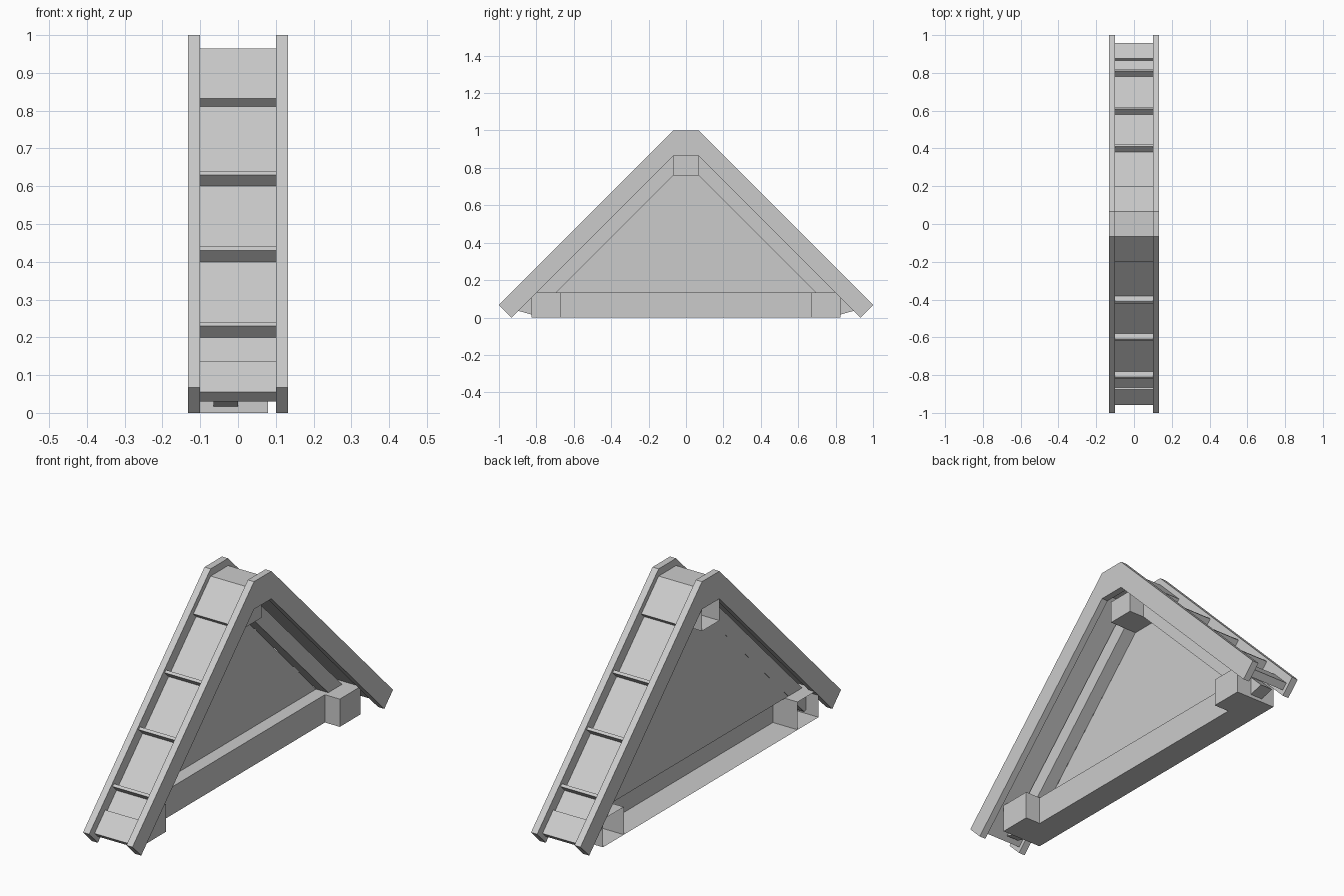
import bpy, bmesh

if "Cube" in bpy.data.objects:
    bpy.data.objects.remove(bpy.data.objects["Cube"])


def make(name, bm, fix=True):
    if fix:
        bmesh.ops.recalc_face_normals(bm, faces=bm.faces)
    me = bpy.data.meshes.new(name)
    bm.to_mesh(me)
    bm.free()
    ob = bpy.data.objects.new(name, me)
    bpy.context.collection.objects.link(ob)
    return ob


def prism(name, pts, x0, x1):
    """Extrude a (y, z) profile from x0 to x1."""
    bm = bmesh.new()
    f = bm.faces.new([bm.verts.new((x0, y, z)) for y, z in pts])
    r = bmesh.ops.extrude_face_region(bm, geom=[f], use_keep_orig=True)
    vs = [v for v in r["geom"] if isinstance(v, bmesh.types.BMVert)]
    bmesh.ops.translate(bm, verts=vs, vec=(x1 - x0, 0, 0))
    return make(name, bm)


def open_box(name, x0, x1, y0, y1, z0, z1):
    """Hollow timber end, open towards -x where the next roof piece joins."""
    ob = prism(name, [(y0, z0), (y1, z0), (y1, z1), (y0, z1)], x0, x1)
    bm = bmesh.new()
    bm.from_mesh(ob.data)
    back = [f for f in bm.faces if all(abs(v.co.x - x0) < 1e-5 for v in f.verts)]
    bmesh.ops.delete(bm, geom=back, context='FACES')
    bm.to_mesh(ob.data)
    bm.free()


def gable(half):
    """Complete a left half profile (eave to ridge to eave) by mirroring."""
    return half + [(-y, z) for y, z in reversed(half)]


R = 0.067   # half width of the flat ridge


def band(outer, inner, y_out, y_in):
    """Bent strip between two 45 degree lines |y| + z = const."""
    top = gable([(-y_out, outer - y_out), (-R, outer - R)])
    low = gable([(-y_in, inner - y_in), (-R, inner - R)])
    return top + low[::-1]


# barge boards on both edges
for side, x in (("left", -0.133), ("right", 0.1)):
    prism("barge_board_" + side, band(1.067, 0.933, 1.0, 0.933), x, x + 0.033)

# roof deck and ridge cap
prism("roof_deck", band(0.99, 0.962, 0.946, 0.932), -0.1, 0.1)
prism("ridge_cap", band(1.032, 0.988, 0.2, 0.178), -0.1, 0.1)

# battens and eave boards on both slopes
for side, s in (("front", 1), ("back", -1)):
    for i, y in enumerate((0.39, 0.59, 0.79)):
        z = 0.99 - y
        pts = [(y, z), (y + 0.03, z + 0.03), (y + 0.02, z + 0.04), (y - 0.01, z + 0.01)]
        prism(f"batten_{side}_{i + 1}", [(-s * a, b) for a, b in pts], -0.1, 0.1)
    eave = [(0.932, 0.03), (0.959, 0.055), (0.876, 0.138), (0.865, 0.125)]
    prism("eave_board_" + side, [(-s * a, b) for a, b in eave], -0.1, 0.1)

# rafters behind the face, meeting at the ridge
for side, s in (("front", -1), ("back", 1)):
    raf = [(R, 0.867), (0.898, 0.036), (0.815, 0.013), (R, 0.76)]
    prism("rafter_" + side, [(s * a, b) for a, b in raf], -0.065, 0)

# gable wall panel
bm = bmesh.new()
bm.faces.new([bm.verts.new((-0.065, y, z)) for y, z in
              ((-0.692, 0.135), (0.692, 0.135), (R, 0.76), (-R, 0.76))])
make("gable_wall", bm, fix=False)

# tie beam shell: floor, face and top
bm = bmesh.new()
path = [(-0.133, 0), (0, 0), (0, 0.135), (-0.065, 0.135)]
rows = [[bm.verts.new((x, y, z)) for x, z in path] for y in (-0.667, 0.667)]
for i in range(3):
    bm.faces.new((rows[0][i], rows[0][i + 1], rows[1][i + 1], rows[1][i]))
make("tie_beam", bm, fix=False)
for f in bpy.data.objects["tie_beam"].data.polygons:
    f.flip() if f.normal.z > 0.5 and f.center.z < 0.01 else None

# projecting beam ends
open_box("beam_end_front", -0.133, 0.08, -0.827, -0.667, 0, 0.135)
open_box("beam_end_back", -0.133, 0.08, 0.667, 0.827, 0, 0.135)
open_box("ridge_beam_end", -0.133, 0.08, -R, R, 0.76, 0.867)
